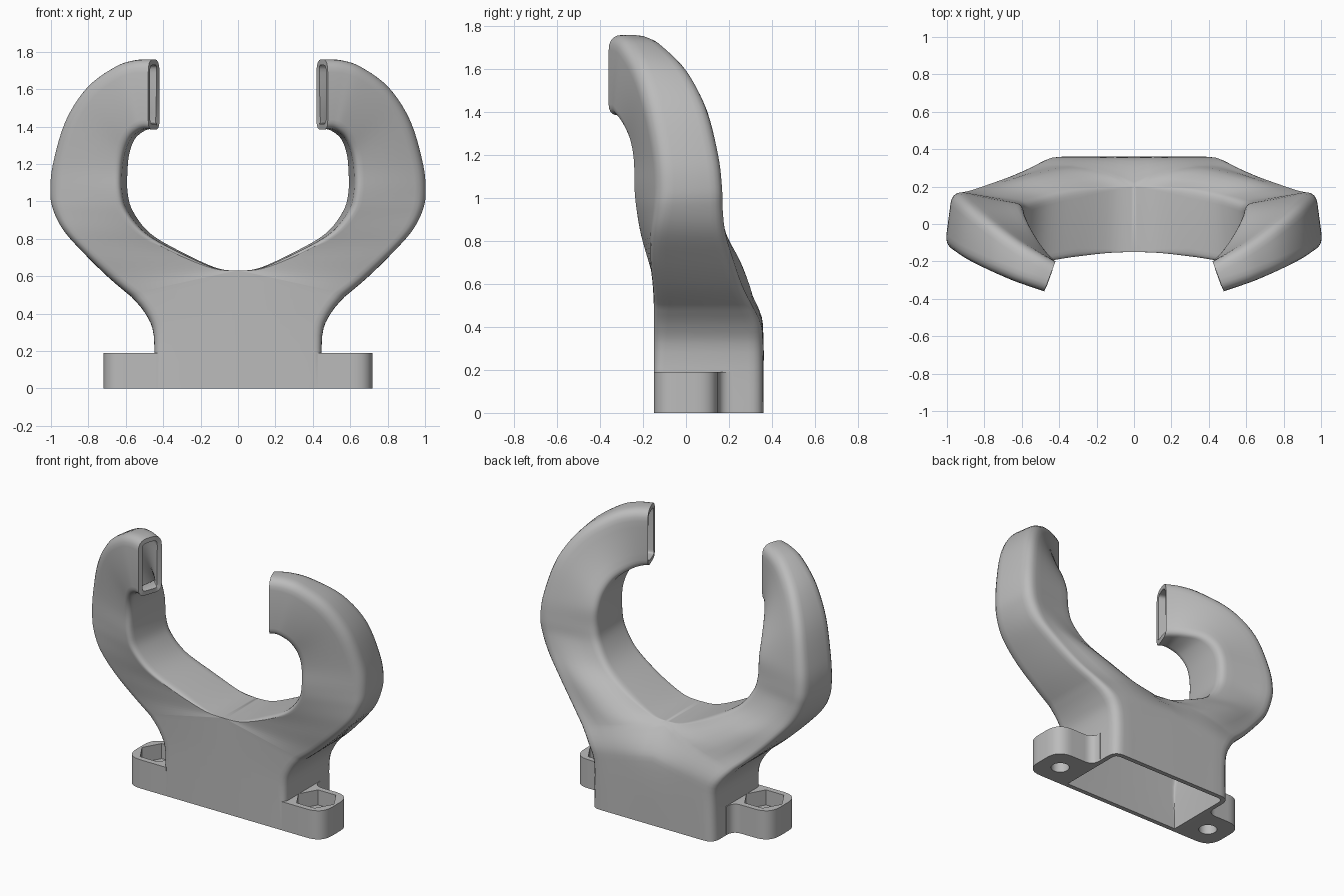
import bpy, bmesh, math
from mathutils import Vector

if "Cube" in bpy.data.objects:
    bpy.data.objects.remove(bpy.data.objects["Cube"])

grey = bpy.data.materials.new("plain grey")
grey.use_nodes = True
grey.diffuse_color = (0.5, 0.5, 0.5, 1)
grey.node_tree.nodes["Principled BSDF"].inputs["Base Color"].default_value = (0.5, 0.5, 0.5, 1)


def make_object(name, bm):
    mesh = bpy.data.meshes.new(name)
    bm.to_mesh(mesh)
    bm.free()
    mesh.materials.append(grey)
    ob = bpy.data.objects.new(name, mesh)
    bpy.context.collection.objects.link(ob)
    return ob


def finish(ob):
    """Apply the modifiers, then smooth the surface but keep sharp edges."""
    bpy.ops.object.select_all(action='DESELECT')
    ob.select_set(True)
    bpy.context.view_layer.objects.active = ob
    bpy.ops.object.convert(target='MESH')
    bpy.ops.object.shade_smooth_by_angle(angle=math.radians(35))


def catmull(a, b, c, d, t):
    return tuple(0.5 * (2 * q + (r - p) * t + (2 * p - 5 * q + 4 * r - s) * t * t
                        + (3 * q - p - 3 * r + s) * t ** 3)
                 for p, q, r, s in zip(a, b, c, d))


def refine(rows, steps):
    """Smoothly interpolate between the given cross-sections."""
    out = []
    for i in range(len(rows) - 1):
        a, d = rows[max(i - 1, 0)], rows[min(i + 2, len(rows) - 1)]
        out += [catmull(a, rows[i], rows[i + 1], d, k / steps) for k in range(steps)]
    return out + [rows[-1]]


def round_corner(before, corner, after, radius, steps=5):
    """Points of a rounded corner between two straight sides."""
    a = corner + (before - corner).normalized() * radius
    b = corner + (after - corner).normalized() * radius
    return [a.lerp(corner, k / steps).lerp(corner.lerp(b, k / steps), k / steps)
            for k in range(steps + 1)]


# Sections of one half: outer x z, inner x z, front y at outer and inner edge,
# back y at outer and inner edge, back edge shift, bulge of the back
BASE = [
    (.45, 0, 0, 0, -.15, -.15, .36, .36, 0, 0),
    (.45, .28, 0, .37, -.15, -.15, .36, .36, 0, 0),
    (.495, .4, 0, .49, -.15, -.15, .355, .33, 0, .01),
    (.57, .49, 0, .63, -.15, -.15, .32, .2, 0, .045),
]
ARM = [
    BASE[-1],
    (.69, .59, .12, .643, -.155, -.155, .27, .2, .01, .055),
    (.82, .715, .3, .72, -.165, -.18, .225, .19, .02, .04),
    (.935, .84, .49, .825, -.155, -.215, .19, .15, .03, .015),
    (.995, .95, .595, .945, -.135, -.24, .18, .12, .04, 0),
    (1.012, 1.05, .625, 1.05, -.125, -.252, .178, .11, .04, 0),
    (.998, 1.2, .625, 1.17, -.135, -.254, .16, .1, .04, 0),
    (.93, 1.43, .61, 1.26, -.18, -.27, .105, .06, .035, 0),
    (.815, 1.61, .58, 1.335, -.235, -.305, .015, -.01, .035, 0),
    (.67, 1.72, .54, 1.375, -.295, -.335, -.09, -.1, .045, 0),
    (.57, 1.755, .51, 1.387, -.33, -.348, -.15, -.16, .055, 0),
    (.48, 1.76, .48, 1.385, -.36, -.36, -.2, -.2, .06, 0),
]


def section_ring(row):
    ox, oz, ix, iz, front_o, front_i, back_o, back_i, shift, bulge = row
    ix = max(ix, 0)
    corners = [Vector((ix, front_i, iz)), Vector((ox, front_o, oz)),
               Vector((ox - shift, back_o, oz)), Vector((max(ix - shift, 0), back_i, iz))]
    soft = min(ix / 0.3, 1) * 0.05
    radii = [soft, 0.03 + 0.04 * min(oz / 0.5, 1), 0.07, soft]
    parts = [round_corner(corners[i - 1], corners[i], corners[(i + 1) % 4], radii[i])
             for i in range(4)]
    # swell the back between its two corners
    start, end = parts[2][-1], parts[3][0]
    swell = [start.lerp(end, k / 6) + Vector((0, bulge * math.sin(math.pi * k / 6), 0))
             for k in range(1, 6)]
    return parts[0] + parts[1] + parts[2] + swell + parts[3]


# Hollow forked body: loft half of it, mirror it and give it a wall
bm = bmesh.new()
rows = refine(BASE, 4)[:-1] + refine(ARM, 5)
rings = [[bm.verts.new(p) for p in section_ring(row)] for row in rows]
for low, high in zip(rings, rings[1:]):
    for i in range(len(low)):
        j = (i + 1) % len(low)
        bm.faces.new((low[i], low[j], high[j], high[i]))
# the two halves join through the open centre
centre = [f for f in bm.faces if all(v.co.x < 1e-4 for v in f.verts)]
bmesh.ops.delete(bm, geom=centre, context='FACES')
bmesh.ops.remove_doubles(bm, verts=bm.verts, dist=1e-4)
bm.normal_update()
outermost = max(bm.faces, key=lambda f: f.calc_center_median().x)
if outermost.normal.x < 0:
    bmesh.ops.reverse_faces(bm, faces=bm.faces)
body = make_object("forked_body", bm)
mirror = body.modifiers.new("other half", 'MIRROR')
mirror.use_clip = True
wall = body.modifiers.new("wall", 'SOLIDIFY')
wall.thickness = 0.03
wall.offset = -1
finish(body)


def prism(name, outline, bottom, top):
    bm = bmesh.new()
    face = bm.faces.new([bm.verts.new((x, y, bottom)) for x, y in outline])
    grown = bmesh.ops.extrude_face_region(bm, geom=[face])
    for v in grown["geom"]:
        if isinstance(v, bmesh.types.BMVert):
            v.co.z = top
    bmesh.ops.recalc_face_normals(bm, faces=bm.faces)
    return make_object(name, bm)


def polygon(x, radius, sides):
    return [(x + radius * math.cos(math.tau * k / sides), radius * math.sin(math.tau * k / sides))
            for k in range(sides)]


# Mounting lugs with a screw hole and a hexagonal nut pocket
path = [Vector(p) for p in ((.425, -.15), (.72, -.15), (.72, .15), (.45, .15), (.45, .22), (.425, .22))]
outline = [path[0]]
for i, radius in ((1, .11), (2, .11), (3, .065)):
    outline += round_corner(path[i - 1], path[i], path[i + 1], radius, 8)
outline += path[4:]
for side, sign in (("left", 1), ("right", -1)):
    lug = prism(side + "_mounting_lug", [(sign * p.x, p.y) for p in outline], 0, 0.19)
    cutters = [prism(side + "_screw_hole_cutter", polygon(sign * .58, .055, 32), -.1, .3),
               prism(side + "_nut_pocket_cutter", polygon(sign * .575, .13, 6), .09, .3)]
    for cutter in cutters:
        cut = lug.modifiers.new("cut", 'BOOLEAN')
        cut.operation = 'DIFFERENCE'
        cut.solver = 'EXACT'
        cut.object = cutter
    finish(lug)
    for cutter in cutters:
        bpy.data.objects.remove(cutter)
